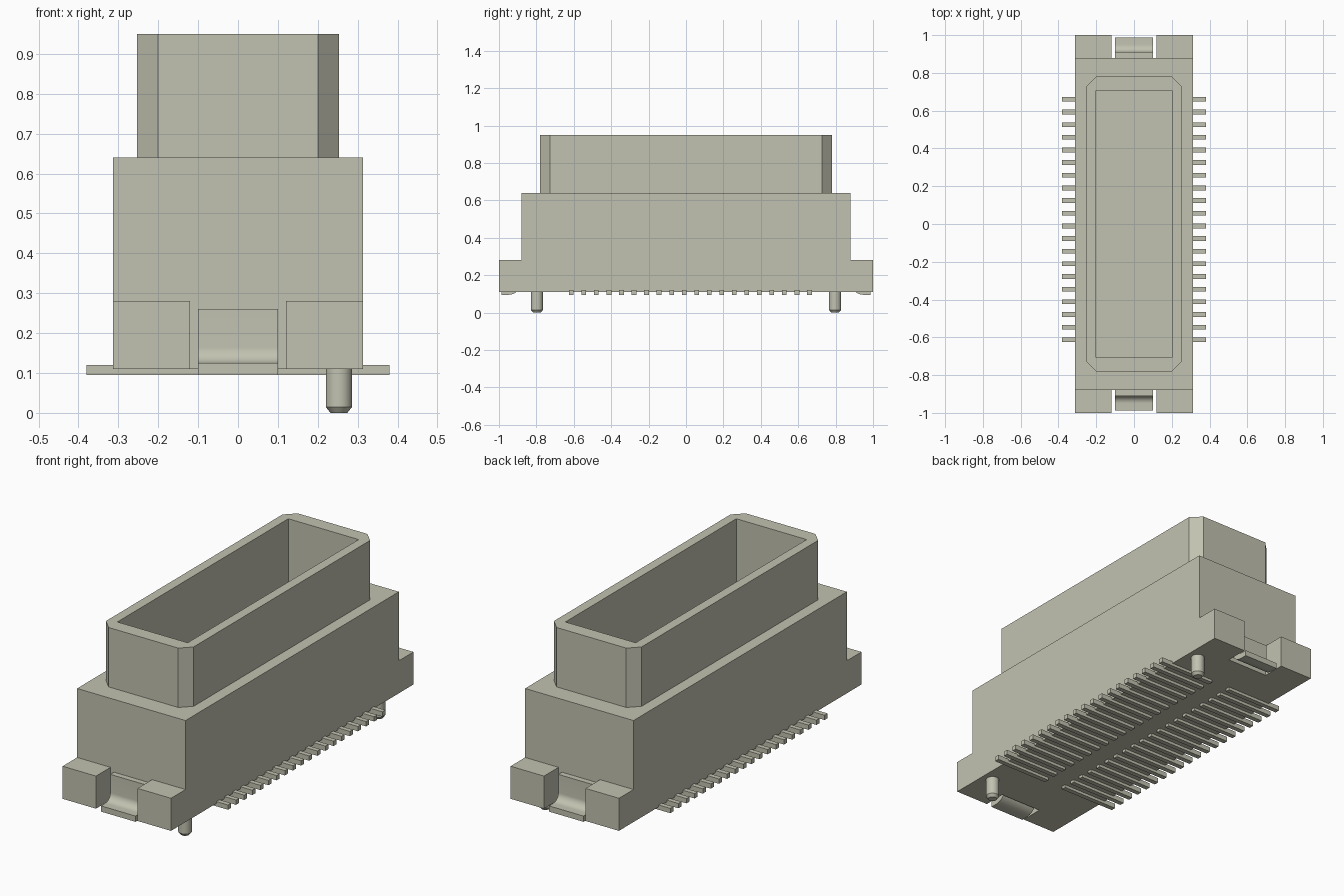
import bpy, bmesh, math
from mathutils import Matrix

cube = bpy.data.objects.get("Cube")
if cube:
    bpy.data.objects.remove(cube, do_unlink=True)

COLOUR = (0.54, 0.54, 0.44, 1.0)
mat = bpy.data.materials.new("Warm grey")
mat.use_nodes = True
mat.diffuse_color = COLOUR
bsdf = mat.node_tree.nodes["Principled BSDF"]
bsdf.inputs["Base Color"].default_value = COLOUR
bsdf.inputs["Roughness"].default_value = 0.6


def finish(name, bm, smooth=False):
    """Turn a bmesh into a named, coloured object."""
    bmesh.ops.remove_doubles(bm, verts=bm.verts, dist=1e-5)
    bmesh.ops.recalc_face_normals(bm, faces=bm.faces)
    mesh = bpy.data.meshes.new(name)
    bm.to_mesh(mesh)
    bm.free()
    mesh.materials.append(mat)
    obj = bpy.data.objects.new(name, mesh)
    bpy.context.collection.objects.link(obj)
    if smooth:
        bpy.ops.object.select_all(action='DESELECT')
        obj.select_set(True)
        bpy.context.view_layer.objects.active = obj
        bpy.ops.object.shade_smooth_by_angle(angle=math.radians(30))
    return obj


def loft(bm, loops):
    """Skin a stack of equal-length point loops and cap both ends."""
    rings = [[bm.verts.new(p) for p in loop] for loop in loops]
    n = len(rings[0])
    for a, b in zip(rings, rings[1:]):
        for i in range(n):
            j = (i + 1) % n
            bm.faces.new((a[i], a[j], b[j], b[i]))
    bm.faces.new(rings[0][::-1])
    bm.faces.new(rings[-1])


def add_box(bm, x0, x1, y0, y1, z0, z1):
    centre = ((x0 + x1) / 2, (y0 + y1) / 2, (z0 + z1) / 2)
    size = (abs(x1 - x0), abs(y1 - y0), abs(z1 - z0), 1)
    bmesh.ops.create_cube(bm, size=1, matrix=Matrix.Translation(centre) @ Matrix.Diagonal(size))


def rect(hx, hy, z, c=0.0):
    """Rectangle with corners chamfered by c, always eight points."""
    return [(hx, -hy + c, z), (hx, hy - c, z), (hx - c, hy, z), (-hx + c, hy, z),
            (-hx, hy - c, z), (-hx, -hy + c, z), (-hx + c, -hy, z), (hx - c, -hy, z)]


# Housing: stepped block, chamfered shroud and open cavity in one skin
bm = bmesh.new()
loft(bm, [rect(0.313, 0.88, 0.11), rect(0.313, 0.88, 0.64),
          rect(0.253, 0.78, 0.64, 0.052), rect(0.253, 0.78, 0.95, 0.052),
          rect(0.203, 0.705, 0.95), rect(0.203, 0.705, 0.30)])
finish("housing", bm)

# Corner feet at both ends
for sy, end in ((-1, "front"), (1, "back")):
    for sx, side in ((1, "left"), (-1, "right")):
        bm = bmesh.new()
        add_box(bm, sx * 0.12, sx * 0.313, sy * 0.88, sy * 1.0, 0.11, 0.28)
        finish(f"{end}_{side}_foot", bm)

    # Bent solder clip: upright plate curving out to a flat tab
    steps = [i * math.pi / 2 / 10 for i in range(11)]
    cy, cz = 0.95, 0.165
    inner = [(cy - 0.04 * math.cos(a), cz - 0.04 * math.sin(a)) for a in steps]
    outer = [(cy - 0.07 * math.cos(a), cz - 0.07 * math.sin(a)) for a in steps]
    profile = ([(0.91, 0.26)] + inner + [(0.987, 0.125), (0.987, 0.095)]
               + outer[::-1] + [(0.88, 0.26)])
    bm = bmesh.new()
    loft(bm, [[(x, sy * y, z) for y, z in profile] for x in (-0.1, 0.1)])
    finish(f"{end}_solder_clip", bm, smooth=True)

    # Locating peg with chamfered tip
    bm = bmesh.new()
    loft(bm, [[(0.253 + r * math.cos(math.tau * i / 32),
                sy * 0.797 + r * math.sin(math.tau * i / 32), z) for i in range(32)]
              for r, z in ((0.021, 0.0), (0.033, 0.015), (0.033, 0.115))])
    finish(f"{end}_locating_peg", bm, smooth=True)

# Two rows of flat contact pins
for sx, side in ((1, "left"), (-1, "right")):
    bm = bmesh.new()
    for i in range(20):
        y = -0.613 + i * 0.067
        add_box(bm, sx * 0.055, sx * 0.38, y - 0.0125, y + 0.0125, 0.095, 0.12)
    finish(f"{side}_contact_pins", bm)
